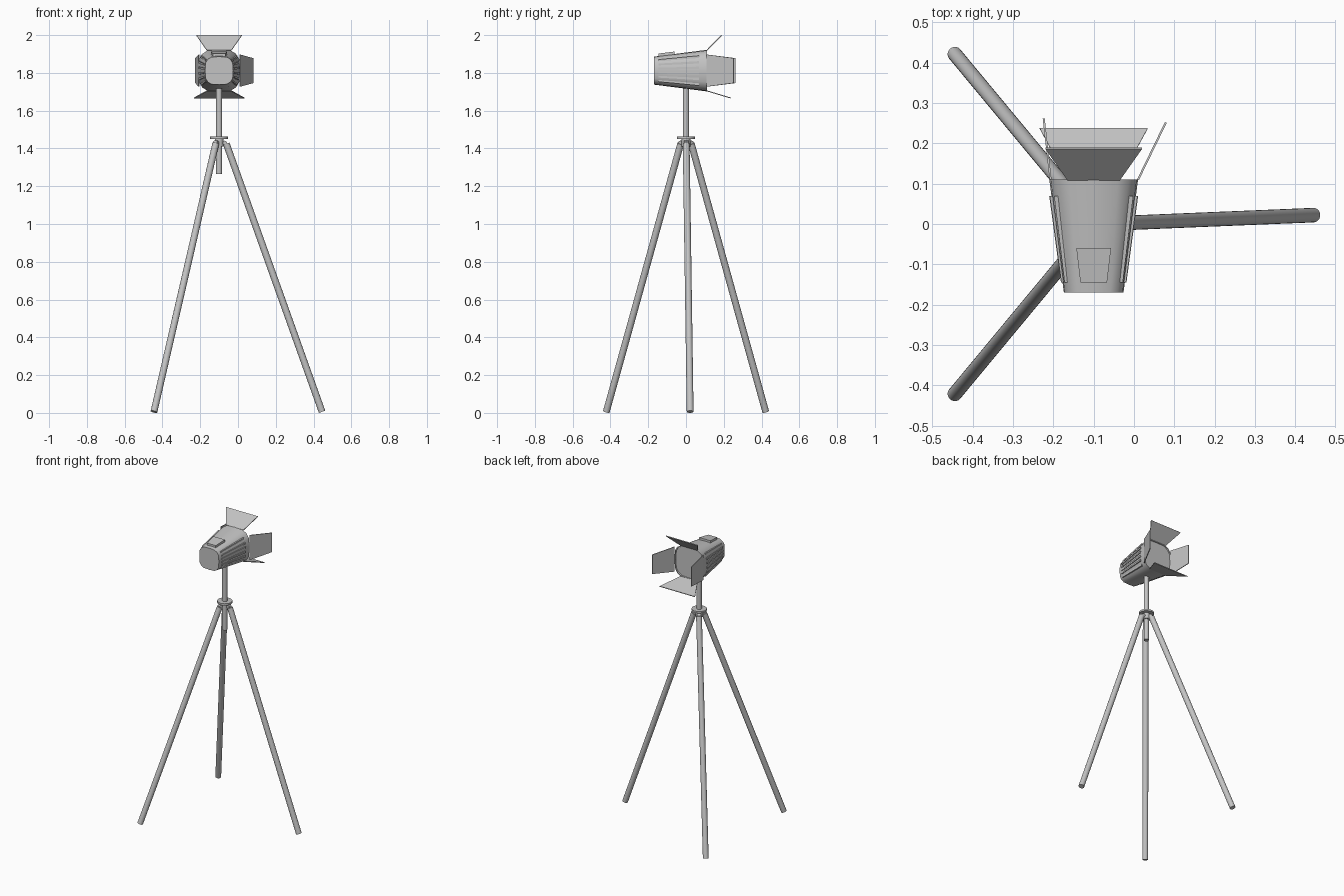
import bpy, bmesh, math
from mathutils import Vector

cube = bpy.data.objects.get("Cube")
if cube:
    bpy.data.objects.remove(cube, do_unlink=True)

grey = bpy.data.materials.new("plain grey")
grey.use_nodes = True
tone = (0.55, 0.55, 0.55, 1)
grey.diffuse_color = tone
grey.node_tree.nodes["Principled BSDF"].inputs["Base Color"].default_value = tone

PX, CZ = -0.10, 1.812         # post axis and lamp centre height
REAR, FRONT = -0.17, 0.11     # lamp body ends along y


def finish(name, bm, angle=30):
    bmesh.ops.recalc_face_normals(bm, faces=bm.faces)
    mesh = bpy.data.meshes.new(name)
    bm.to_mesh(mesh)
    bm.free()
    mesh.materials.append(grey)
    obj = bpy.data.objects.new(name, mesh)
    bpy.context.collection.objects.link(obj)
    bpy.ops.object.select_all(action='DESELECT')
    obj.select_set(True)
    bpy.context.view_layer.objects.active = obj
    bpy.ops.object.shade_smooth_by_angle(angle=math.radians(angle))
    return obj


def loft(name, *loops):
    """Closed solid skinned through loops of equal length."""
    bm = bmesh.new()
    rings = [[bm.verts.new(p) for p in loop] for loop in loops]
    n = len(rings[0])
    for a, b in zip(rings, rings[1:]):
        for i in range(n):
            j = (i + 1) % n
            bm.faces.new((a[i], a[j], b[j], b[i]))
    bm.faces.new(rings[0])
    bm.faces.new(rings[-1])
    return finish(name, bm)


def rod(name, a, b, radius, sides=20):
    a, b = Vector(a), Vector(b)
    turn = (b - a).to_track_quat('Z', 'Y')
    ring = [turn @ Vector((radius * math.cos(t), radius * math.sin(t), 0))
            for t in (math.tau * i / sides for i in range(sides))]
    return loft(name, [a + p for p in ring], [b + p for p in ring])


def plate(name, corners, thickness=0.005):
    corners = [Vector(c) for c in corners]
    n = (corners[1] - corners[0]).cross(corners[3] - corners[0]).normalized()
    off = n * thickness / 2
    return loft(name, [c - off for c in corners], [c + off for c in corners])


# Tripod legs with a hinge knuckle at each top
legs = {
    "left_leg": ((-0.062, 0.001, 1.425), (0.445, 0.022, 0.006)),
    "back_right_leg": ((-0.118, 0.028, 1.425), (-0.445, 0.422, 0.006)),
    "front_right_leg": ((-0.118, -0.028, 1.425), (-0.445, -0.422, 0.006)),
}
for name, (top, foot) in legs.items():
    rod(name, top, foot, 0.018)
    out = Vector((top[0] - PX, top[1], 0)).normalized()
    side = Vector((-out.y, out.x, 0)) * 0.012
    pin = Vector((PX, 0, 1.43)) + out * 0.03
    rod(name + "_hinge_pin", pin - side, pin + side, 0.011, 12)

# Centre post, hub and collar disc
rod("centre_post", (PX, 0, 1.265), (PX, 0, 1.73), 0.016)
rod("hub", (PX, 0, 1.41), (PX, 0, 1.452), 0.023)
rod("collar_disc", (PX, 0, 1.45), (PX, 0, 1.462), 0.047, 32)

# Lamp body section: a square with bulged sides and cut corners
quarter = [(0, 1), (0.55, 0.97), (0.80, 0.82), (0.97, 0.55)]
unit = []
for k in range(4):
    for u, v in quarter:
        for _ in range(k):
            u, v = v, -u
        unit.append((u, v))


def half_size(y):
    t = (y - REAR) / (FRONT - REAR)
    return 0.074 + 0.036 * t


def on_body(u, v, y, grow=0.0):
    h = half_size(y) + grow
    return Vector((PX + u * h, y, CZ + v * h))


def section(y, shrink=1.0):
    return [on_body(u * shrink, v * shrink, y) for u, v in unit]


loft("lamp_body", section(REAR), section(FRONT),
     section(FRONT, 0.95), [p - Vector((0, 0.006, 0)) for p in section(FRONT, 0.94)])

# Cooling ribs along both sides of the body
for label, s in (("left", 1), ("right", -1)):
    for i in range(6):
        v = -0.70 + 0.28 * i
        edge = 1 - 0.05 * abs(v) if abs(v) < 0.56 else 0.97 - 0.63 * (abs(v) - 0.55)
        ends = []
        for y in (-0.145, 0.07):
            ends.append([on_body(s * edge + s * du, v + dv, y)
                         for du, dv in ((-0.1, -0.06), (0.06, -0.06),
                                        (0.06, 0.06), (-0.1, 0.06))])
        loft(f"{label}_rib_{i + 1}", *ends)

# Raised tapered cap on top of the body
cap = [(-0.033, -0.145), (0.033, -0.145), (0.043, -0.06), (-0.043, -0.06)]
loft("top_cap",
     [(PX + x, y, CZ + half_size(y) - 0.01) for x, y in cap],
     [(PX + x, y, CZ + half_size(y) + 0.013) for x, y in cap])

# Four light flaps hinged at the open end
hinge_z = 0.107


def wide_flap(name, z0, tip_y, tip_z, tip_half):
    plate(name, [(PX - 0.065, FRONT, z0), (PX + 0.065, FRONT, z0),
                 (PX + tip_half, tip_y, tip_z), (PX - tip_half, tip_y, tip_z)])


wide_flap("top_flap", CZ + hinge_z, 0.188, 1.998, 0.120)
wide_flap("bottom_flap", CZ - hinge_z, 0.237, 1.667, 0.134)


def side_flap(name, hinge_x, tip_x, tip_y):
    plate(name, [(hinge_x, FRONT, CZ - 0.085), (hinge_x, FRONT, CZ + 0.085),
                 (tip_x, tip_y, CZ + 0.066), (tip_x, tip_y, CZ - 0.066)])


side_flap("left_flap", 0.010, 0.079, 0.252)
side_flap("right_flap", -0.207, -0.224, 0.262)
